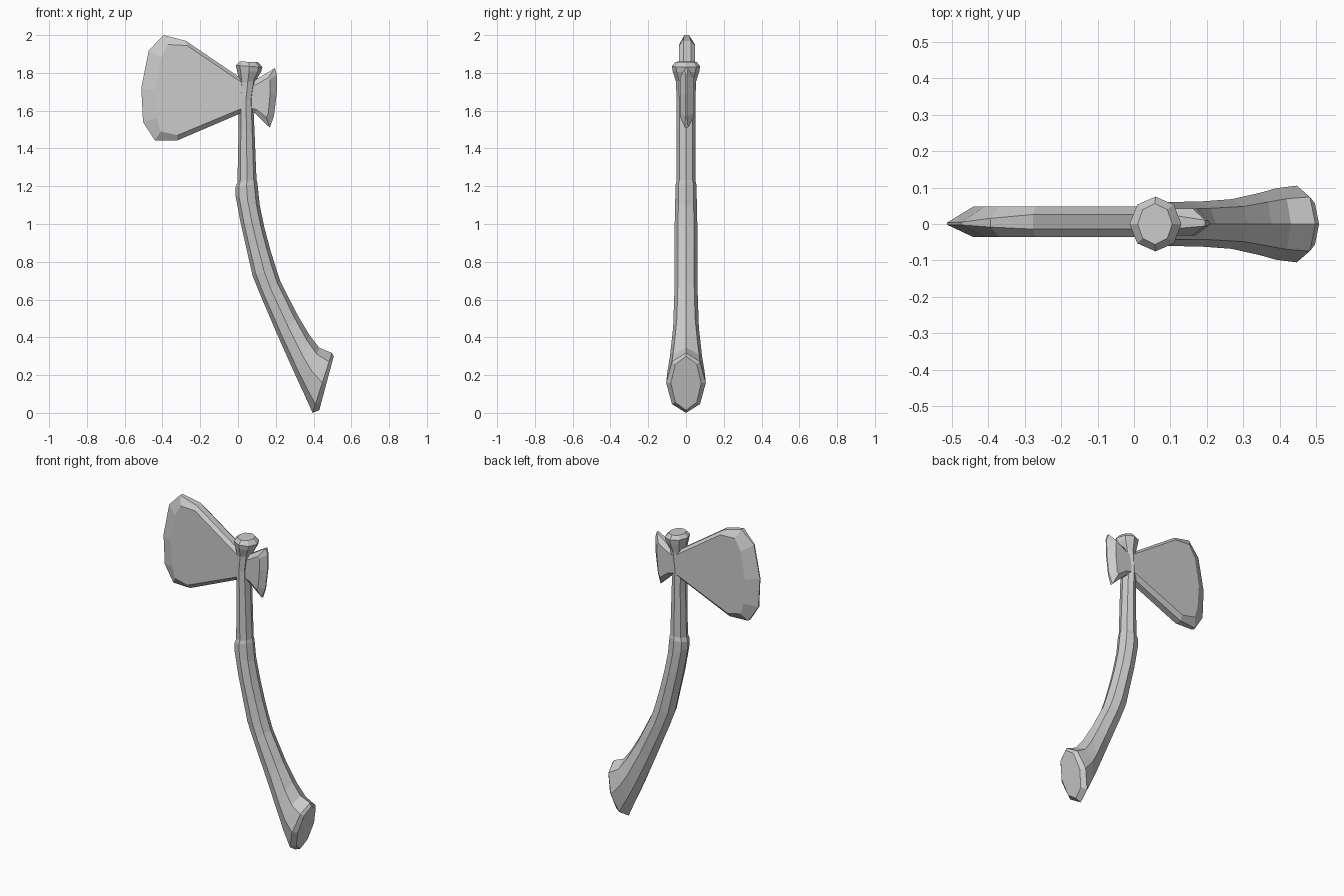
import bpy, bmesh, math


def loft(name, rings):
    """Skin closed rings of equal point count and cap both ends."""
    bm = bmesh.new()
    loops = [[bm.verts.new(p) for p in ring] for ring in rings]
    n = len(loops[0])
    for a, b in zip(loops, loops[1:]):
        for i in range(n):
            j = (i + 1) % n
            bm.faces.new((a[i], a[j], b[j], b[i]))
    bm.faces.new(loops[0])
    bm.faces.new(loops[-1])
    bmesh.ops.recalc_face_normals(bm, faces=bm.faces)
    mesh = bpy.data.meshes.new(name)
    bm.to_mesh(mesh)
    bm.free()
    obj = bpy.data.objects.new(name, mesh)
    bpy.context.collection.objects.link(obj)
    return obj


def section(lx, lz, rx, rz, hw):
    """Octagon spanning a left and a right profile point, hw deep in y."""
    pts = []
    for k in range(8):
        a = k * math.pi / 4
        t = (1 + math.cos(a)) / 2
        pts.append((lx + (rx - lx) * t, hw * math.sin(a), lz + (rz - lz) * t))
    return pts


def blade(name, outline, face, half):
    """Bevelled plate: outline points carry rim half-width, face is flat."""
    cy = 0.006
    flat = lambda y: [(x, y, z) for x, z in face]
    rim = lambda s: [(x, cy * w / 0.02 + s * w, z) for x, z, w in outline]
    return loft(name, [flat(cy - half), rim(-1), rim(1), flat(cy + half)])


# Handle: knob at the top, ridged grip, flared foot
handle_profile = [
    (0.010, 1.86, 0.105, 1.857, 0.056),
    (-0.012, 1.84, 0.13, 1.83, 0.075),
    (-0.005, 1.81, 0.122, 1.805, 0.07),
    (0.008, 1.745, 0.095, 1.76, 0.053),
    (0.003, 1.65, 0.08, 1.66, 0.05),
    (0.003, 1.50, 0.087, 1.50, 0.05),
    (-0.003, 1.22, 0.098, 1.235, 0.05),
    (-0.013, 1.195, 0.103, 1.215, 0.056),
    (-0.013, 1.15, 0.115, 1.10, 0.057),
    (0.013, 1.01, 0.14, 0.98, 0.06),
    (0.04, 0.89, 0.172, 0.86, 0.06),
    (0.077, 0.727, 0.2, 0.77, 0.061),
    (0.12, 0.62, 0.225, 0.695, 0.061),
    (0.22, 0.387, 0.314, 0.52, 0.068),
    (0.31, 0.186, 0.377, 0.414, 0.085),
    (0.35, 0.10, 0.43, 0.345, 0.098),
    (0.395, 0.0, 0.497, 0.318, 0.105),
    (0.43, 0.014, 0.507, 0.30, 0.08),
]
loft("handle", [section(*r) for r in handle_profile])

# Large cutting blade
blade("main_blade",
      [(0.04, 1.755, 0.02), (-0.277, 1.97, 0.02), (-0.393, 2.0, 0.012),
       (-0.472, 1.92, 0.004), (-0.512, 1.72, 0.003), (-0.503, 1.54, 0.004),
       (-0.44, 1.443, 0.012), (-0.32, 1.443, 0.02), (0.04, 1.597, 0.02)],
      [(0.04, 1.735), (-0.27, 1.945), (-0.37, 1.95), (-0.41, 1.88),
       (-0.44, 1.71), (-0.43, 1.56), (-0.41, 1.49), (-0.32, 1.47),
       (0.04, 1.62)], 0.042)

# Small blade on the back of the head
blade("rear_blade",
      [(0.05, 1.735, 0.02), (0.095, 1.765, 0.02), (0.195, 1.825, 0.008),
       (0.207, 1.79, 0.004), (0.205, 1.69, 0.004), (0.19, 1.57, 0.004),
       (0.168, 1.51, 0.008), (0.09, 1.585, 0.02), (0.05, 1.605, 0.02)],
      [(0.05, 1.72), (0.1, 1.74), (0.16, 1.775), (0.17, 1.765),
       (0.17, 1.69), (0.16, 1.585), (0.15, 1.565), (0.1, 1.605),
       (0.05, 1.62)], 0.037)
